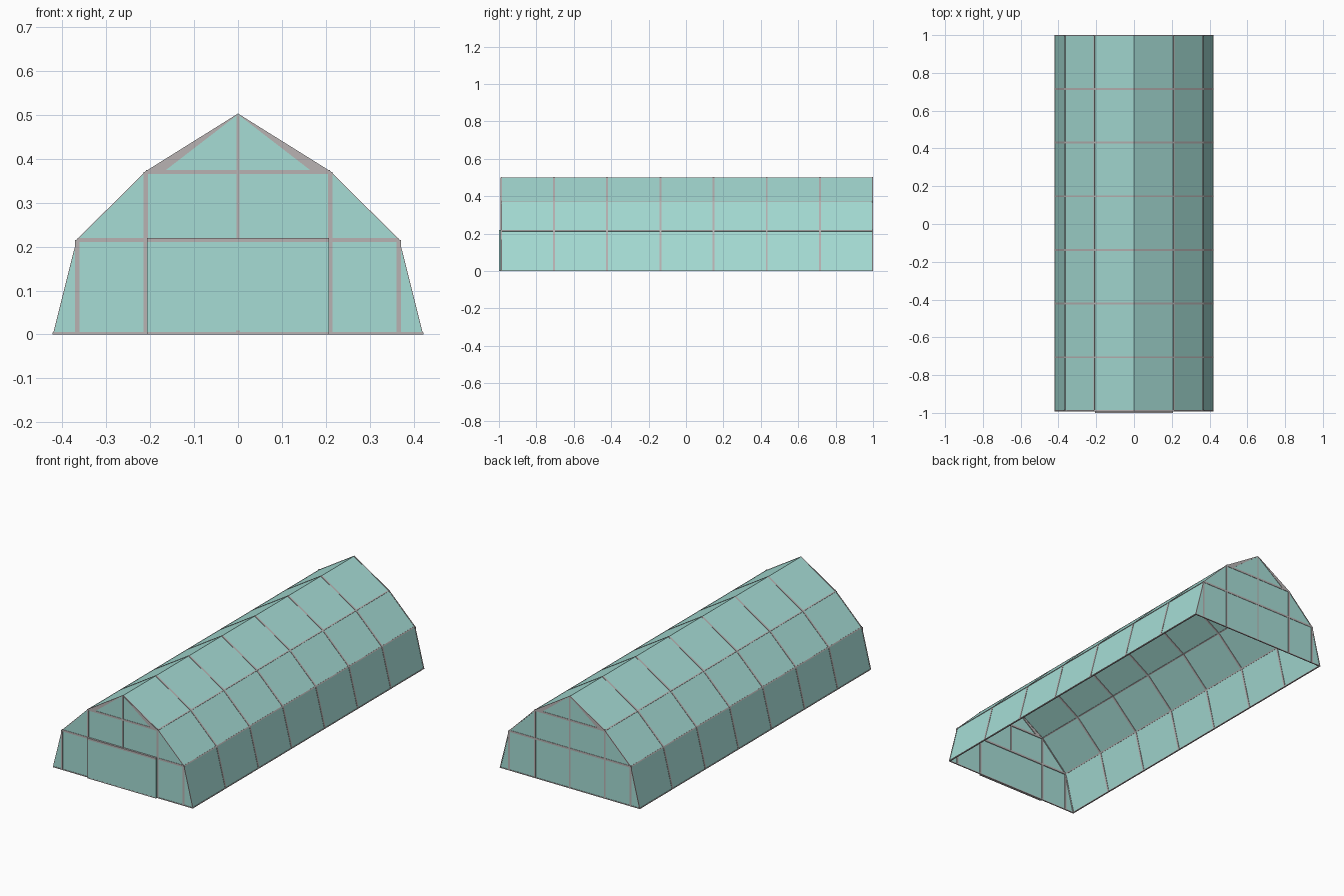
import bpy
import bmesh
from mathutils import Vector

cube = bpy.data.objects.get("Cube")
if cube:
    bpy.data.objects.remove(cube, do_unlink=True)


def material(name, colour):
    mat = bpy.data.materials.new(name)
    mat.use_nodes = True
    mat.diffuse_color = (*colour, 1)
    mat.node_tree.nodes["Principled BSDF"].inputs["Base Color"].default_value = (*colour, 1)
    return mat


GLASS = material("teal glass", (0.38, 0.72, 0.665))
FRAME = material("warm grey frame", (0.48, 0.45, 0.45))

FRONT, BACK, BAYS = -0.99, 1.0, 7
HALF = [(0.42, 0), (0.366, 0.215), (0.21, 0.37), (0, 0.501)]
PROFILE = HALF + [(-x, z) for x, z in reversed(HALF[:-1])]


def finish(name, bm, mat):
    bmesh.ops.recalc_face_normals(bm, faces=bm.faces)
    mesh = bpy.data.meshes.new(name)
    bm.to_mesh(mesh)
    bm.free()
    mesh.materials.append(mat)
    obj = bpy.data.objects.new(name, mesh)
    bpy.context.collection.objects.link(obj)
    return obj


def add_prism(bm, outline, y0, y1):
    """Extrude an (x, z) outline from y0 to y1."""
    a = [bm.verts.new((x, y0, z)) for x, z in outline]
    b = [bm.verts.new((x, y1, z)) for x, z in outline]
    bm.faces.new(a)
    bm.faces.new(b[::-1])
    for i in range(len(a)):
        j = (i + 1) % len(a)
        bm.faces.new((a[i], b[i], b[j], a[j]))


def add_box(bm, x, y, z):
    add_prism(bm, [(x[0], z[0]), (x[1], z[0]), (x[1], z[1]), (x[0], z[1])], *y)


def scaled(point, factor):
    return point[0] * factor, point[1] * factor


# Roof and side glazing, open underneath
bm = bmesh.new()
rows = [[bm.verts.new((x, y, z)) for x, z in PROFILE] for y in (FRONT, BACK)]
for i in range(len(PROFILE) - 1):
    bm.faces.new((rows[0][i], rows[0][i + 1], rows[1][i + 1], rows[1][i]))
finish("roof_glass", bm, GLASS)

# Gable glazing
for name, y in (("front_gable_glass", FRONT), ("back_gable_glass", BACK - 0.002)):
    bm = bmesh.new()
    bm.faces.new([bm.verts.new((x, y, z)) for x, z in PROFILE])
    finish(name, bm, GLASS)

# Arched ribs, one at each bay line
bm = bmesh.new()
for k in range(BAYS + 1):
    y = FRONT + (BACK - FRONT) * k / BAYS
    y0, y1 = max(y - 0.005, FRONT), min(y + 0.005, BACK)
    for p, q in zip(PROFILE, PROFILE[1:]):
        add_prism(bm, [scaled(p, 1.004), scaled(q, 1.004),
                       scaled(q, 0.994), scaled(p, 0.994)], y0, y1)
finish("ribs", bm, FRAME)

# Lengthwise purlins at the bends and sills at the ground
bm = bmesh.new()
for side in (-1, 1):
    for x, z in HALF[1:3]:
        c, along = Vector((x, z)), Vector((z, -x)).normalized() * 0.003
        ring = [c * 1.003 + along, c * 1.003 - along, c * 0.992 - along, c * 0.992 + along]
        add_prism(bm, [(side * v.x, v.y) for v in ring], FRONT, BACK)
    add_box(bm, sorted((side * 0.414, side * 0.422)), (FRONT, BACK), (0, 0.004))
finish("purlins_and_sills", bm, FRAME)


# Gable framing
def gable_frame(name, y, centre_foot):
    bm = bmesh.new()
    w = 0.005
    for x, z0, top in ((0.366, 0, 0.215), (0.21, 0, 0.37),
                       (-0.366, 0, 0.215), (-0.21, 0, 0.37)):
        add_box(bm, (x - w, x + w), y, (z0, top))
    add_box(bm, (-0.0035, 0.0035), y, (centre_foot, 0.499))
    add_box(bm, (-0.366, 0.366), y, (0.215 - w, 0.215 + w))
    add_box(bm, (-0.21, 0.21), y, (0.37 - w, 0.37 + w))
    add_box(bm, (-0.42, 0.42), y, (0, 0.005))
    for s in (-1, 1):
        add_prism(bm, [(s * 0.21, 0.37), (0, 0.501), (s * 0.17, 0.37)], *y)
    finish(name, bm, FRAME)


gable_frame("front_gable_frame", (FRONT - 0.002, FRONT + 0.004), 0.215)
gable_frame("back_gable_frame", (BACK - 0.006, BACK), 0)

# Wide front door with a thin frame along its top and foot
bm = bmesh.new()
add_box(bm, (-0.207, 0.207), (-1.0, FRONT - 0.001), (0.002, 0.219))
finish("front_door", bm, GLASS)
bm = bmesh.new()
add_box(bm, (-0.207, 0.207), (-1.0005, FRONT), (0.21, 0.22))
add_box(bm, (-0.207, 0.207), (-1.0005, FRONT), (0, 0.005))
add_box(bm, (-0.004, 0.004), (-1.001, FRONT), (0.004, 0.009))
finish("door_rails_and_latch", bm, FRAME)
